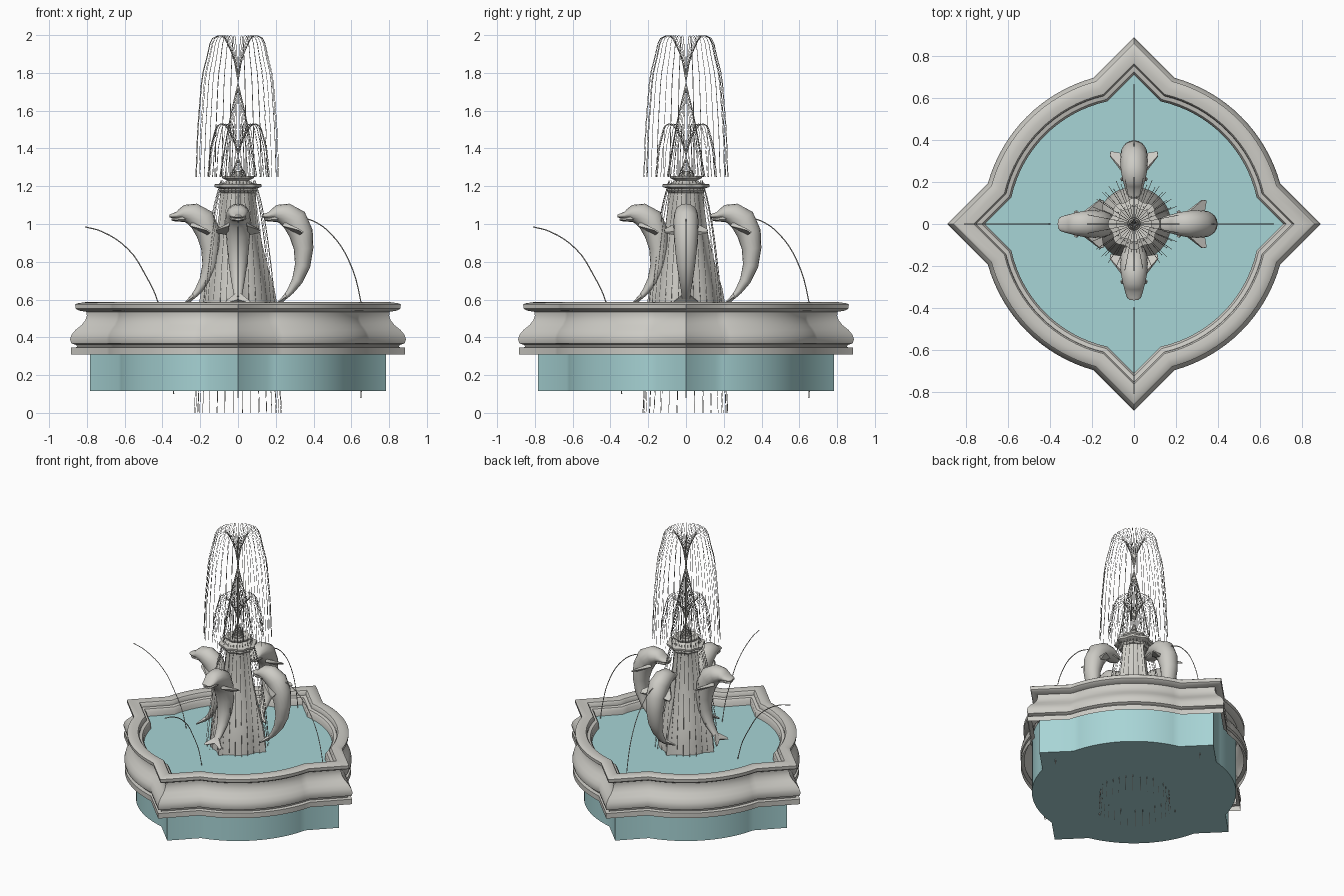
import bpy, bmesh, math, random
from mathutils import Matrix, Vector

random.seed(4)
cube = bpy.data.objects.get("Cube")
if cube:
    bpy.data.objects.remove(cube)


def material(name, rgb):
    m = bpy.data.materials.new(name)
    m.use_nodes = True
    m.diffuse_color = (*rgb, 1)
    m.node_tree.nodes["Principled BSDF"].inputs["Base Color"].default_value = (*rgb, 1)
    return m


STONE = material("pale stone", (0.61, 0.60, 0.56))
WATER = material("pool water", (0.39, 0.66, 0.67))


def add_object(name, mesh, mat):
    mesh.materials.clear()
    mesh.materials.append(mat)
    obj = bpy.data.objects.new(name, mesh)
    bpy.context.scene.collection.objects.link(obj)
    return obj


def bridge(bm, rings, caps=True):
    """Skin a row of equal rings, with optional end caps."""
    rows = [[bm.verts.new(p) for p in ring] for ring in rings]
    n = len(rows[0])
    for a, b in zip(rows, rows[1:]):
        for i in range(n):
            j = (i + 1) % n
            bm.faces.new((a[i], a[j], b[j], b[i]))
    if caps:
        bm.faces.new(rows[0])
        bm.faces.new(rows[-1])


def finish(name, bm, mat, angle=35):
    bmesh.ops.recalc_face_normals(bm, faces=bm.faces)
    mesh = bpy.data.meshes.new(name)
    bm.to_mesh(mesh)
    bm.free()
    mesh.shade_smooth()
    mesh.set_sharp_from_angle(angle=math.radians(angle))
    return add_object(name, mesh, mat)


def loft(name, rings, mat, caps=True):
    bm = bmesh.new()
    bridge(bm, rings, caps)
    return finish(name, bm, mat)


def outline(inset, z, scale=1.0, steps=16):
    """Four round lobes with four pointed corners, inset evenly."""
    tip, rad = 0.885 - inset * math.sqrt(2), 0.72 - inset
    nx = (tip - math.sqrt(2 * rad * rad - tip * tip)) / 2
    a0 = math.atan2(nx, tip - nx)
    pts = []
    for q in range(4):
        base = q * math.pi / 2
        polar = [(tip, 0)] + [(rad, a0 + (math.pi / 2 - 2 * a0) * i / steps)
                              for i in range(steps + 1)]
        pts += [Vector((r * scale * math.cos(base + a), r * scale * math.sin(base + a), z))
                for r, a in polar]
    return pts


# Moulded basin wall, hollow underneath: (inset, height) section round the outline
section = [(0, 0.31), (0, 0.345), (0.024, 0.348), (0.02, 0.36),
           (0.002, 0.368), (-0.003, 0.39), (0.003, 0.415), (0.018, 0.44),
           (0.04, 0.465), (0.054, 0.49), (0.06, 0.515), (0.058, 0.535),
           (0.03, 0.542), (0.018, 0.552), (0.016, 0.574), (0.025, 0.58),
           (0.055, 0.586), (0.085, 0.58), (0.092, 0.57), (0.093, 0.55),
           (0.112, 0.545), (0.122, 0.53), (0.122, 0.47)]
loft("basin_wall", [outline(d, z) for d, z in section], STONE, caps=False)

# Body of water
loft("pool_water", [outline(0.071, 0.117), outline(0.071, 0.497)], WATER)

# Flared pedestal
flare = [(0.48, 0.218), (0.58, 0.207), (0.66, 0.192), (0.74, 0.168), (0.84, 0.141),
         (0.94, 0.118), (1.04, 0.102), (1.14, 0.094), (1.18, 0.094)]
loft("pedestal", [outline(0, z, tip / 0.885, 8) for z, tip in flare], STONE)

# Scalloped bowl and nozzle
bowl = [(0.085, 1.165), (0.098, 1.178), (0.085, 1.185), (0.116, 1.196), (0.118, 1.21),
        (0.075, 1.216), (0.055, 1.23), (0.08, 1.244), (0.082, 1.254), (0.03, 1.248),
        (0.018, 1.28)]


def scallop(r, z, n=48):
    waves = [1 + 0.06 * math.cos(i * math.tau / 6) for i in range(n)]
    return [Vector((r * w * math.cos(i * math.tau / n), r * w * math.sin(i * math.tau / n), z))
            for i, w in enumerate(waves)]


loft("top_bowl", [scallop(r, z) for r, z in bowl], STONE)


def tube(bm, spine, sides=16):
    """Oval body along (x, z, half depth, half width) stations."""
    rings = []
    for i, (x, z, r, w) in enumerate(spine):
        a, b = spine[max(i - 1, 0)], spine[min(i + 1, len(spine) - 1)]
        t = Vector((b[0] - a[0], 0, b[1] - a[1])).normalized()
        n = Vector((-t.z, 0, t.x))
        rings.append([Vector((x, 0, z)) + n * r * math.cos(k * math.tau / sides)
                      + Vector((0, w * math.sin(k * math.tau / sides), 0))
                      for k in range(sides)])
    bridge(bm, rings)


def fin(bm, root_a, root_b, tip_a, tip_b, thick):
    """Tapered blade, made on both sides."""
    off = (Vector(root_b) - Vector(root_a)).cross(Vector(tip_a) - Vector(root_a)).normalized()
    for side in (1, -1):
        rings = []
        for k in (-1, 1):
            pts = [Vector(p) + off * thick * k * f for p, f in
                   ((root_a, 1), (root_b, 1), (tip_b, 0.3), (tip_a, 0.3))]
            rings.append([Vector((p.x, p.y * side, p.z)) for p in pts])
        bridge(bm, rings)


# Leaping dolphin: body, lower jaw, flippers and tail flukes
body = [(0.127, 1.042, 0.006, 0.02), (0.14, 1.043, 0.012, 0.034), (0.165, 1.046, 0.017, 0.042),
        (0.185, 1.052, 0.028, 0.047), (0.205, 1.058, 0.043, 0.053), (0.25, 1.052, 0.06, 0.062),
        (0.3, 1.02, 0.069, 0.066), (0.334, 0.95, 0.064, 0.064), (0.347, 0.87, 0.052, 0.058),
        (0.342, 0.78, 0.041, 0.048), (0.314, 0.7, 0.029, 0.036), (0.278, 0.645, 0.019, 0.026),
        (0.248, 0.61, 0.012, 0.022)]
jaw = [(0.137, 1.024, 0.005, 0.02), (0.155, 1.024, 0.01, 0.034), (0.18, 1.028, 0.016, 0.04),
       (0.22, 1.035, 0.028, 0.045)]
bm = bmesh.new()
tube(bm, body)
tube(bm, jaw, 10)
fin(bm, (0.24, 0.045, 1.0), (0.33, 0.05, 0.95), (0.325, 0.115, 0.97), (0.345, 0.112, 0.955), 0.012)
fin(bm, (0.272, 0, 0.64), (0.235, 0, 0.595), (0.215, 0.065, 0.59), (0.205, 0.06, 0.58), 0.01)
dolphin = finish("dolphin_left", bm, STONE, 50)

quarter = Matrix.Rotation(math.pi / 2, 4, "Z")
shift = Matrix.Translation((-0.49, 0, 0))
for name, matrix in (("dolphin_right", shift), ("dolphin_back", quarter),
                     ("dolphin_front", quarter @ shift)):
    add_object(name, dolphin.data, STONE).matrix_world = matrix


def stream(name, paths, radius):
    """Thin threads along smooth paths, as one mesh."""
    curve = bpy.data.curves.new(name, "CURVE")
    curve.dimensions = "3D"
    curve.bevel_depth, curve.bevel_resolution, curve.resolution_u = radius, 0, 4
    for path in paths:
        s = curve.splines.new("BEZIER")
        s.bezier_points.add(len(path) - 1)
        for bp, co in zip(s.bezier_points, path):
            bp.co = co
            bp.handle_left_type = bp.handle_right_type = "AUTO"
    temp = bpy.data.objects.new(name + "_path", curve)
    bpy.context.scene.collection.objects.link(temp)
    bpy.context.view_layer.update()
    mesh = bpy.data.meshes.new_from_object(
        temp.evaluated_get(bpy.context.evaluated_depsgraph_get()))
    bpy.data.objects.remove(temp)
    mesh.name = name
    return add_object(name, mesh, STONE)


def spray(name, path, count):
    """Ring of (radius, height) threads with slight unevenness."""
    paths = []
    for i in range(count):
        a = i * math.tau / count
        f = random.uniform(0.96, 1.02)
        paths.append([(r * f * math.cos(a), r * f * math.sin(a), z) for r, z in path])
    stream(name, paths, 0.0012)


# Crown, middle and falling sprays
spray("crown_spray", [(-0.1, 1.25), (-0.05, 1.53), (0, 1.75), (0.045, 1.93), (0.105, 1.998),
                      (0.165, 1.88), (0.205, 1.6), (0.222, 1.25)], 32)
spray("middle_spray", [(-0.05, 1.22), (0, 1.36), (0.05, 1.49), (0.095, 1.53),
                       (0.135, 1.46), (0.165, 1.25)], 32)
spray("falling_spray", [(0.09, 1.23), (0.125, 1.1), (0.165, 0.85), (0.2, 0.5), (0.228, 0)], 30)

# Arched jets beside the dolphins
near = [(0.33, 1.035), (0.4, 1.015), (0.49, 0.95), (0.585, 0.81), (0.65, 0.59), (0.667, 0.4), (0.65, 0.08)]
far = [(-0.81, 0.985), (-0.72, 0.96), (-0.58, 0.865), (-0.49, 0.73), (-0.425, 0.59), (-0.34, 0.1)]
for side, matrix in (("side", Matrix()), ("lengthwise", quarter)):
    for label, path in (("near", near), ("far", far)):
        jet = stream(f"{label}_{side}_jet", [[(x, 0, z) for x, z in path]], 0.003)
        jet.matrix_world = matrix
